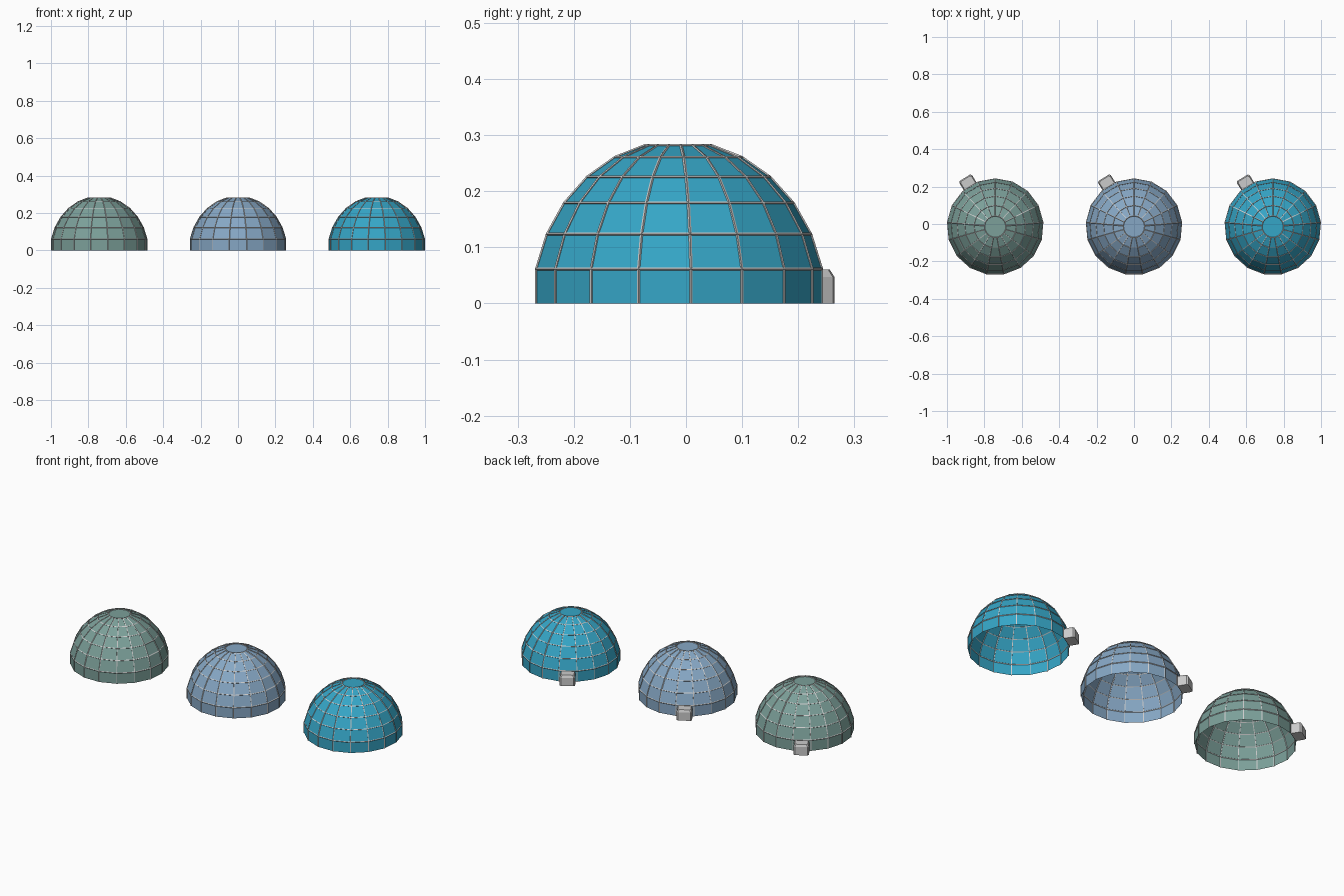
import bpy, bmesh
from math import sin, cos, pi

if "Cube" in bpy.data.objects:
    bpy.data.objects.remove(bpy.data.objects["Cube"])

SIDES = 17
YC = -0.0145
STEP = pi / 14
# dome profile: vertical skirt, then rings of a slightly tall sphere
PROFILE = [(0.256, 0.0)] + [
    (0.256 * cos(k * STEP) / cos(STEP), 0.2925 * sin(k * STEP) - 0.0035)
    for k in range(1, 7)]


def point(r, z, i):
    a = pi / 2 + 2 * pi * i / SIDES
    return (r * cos(a), r * sin(a), z)


def add_mesh(name, bm, x, mat=None):
    bmesh.ops.recalc_face_normals(bm, faces=bm.faces)
    me = bpy.data.meshes.new(name)
    bm.to_mesh(me)
    bm.free()
    if mat:
        me.materials.append(mat)
    ob = bpy.data.objects.new(name, me)
    ob.location = (x, YC, 0)
    bpy.context.collection.objects.link(ob)
    return ob


def loft(bm, rings):
    for lo, hi in zip(rings, rings[1:]):
        n = len(lo)
        for i in range(n):
            j = (i + 1) % n
            bm.faces.new((lo[i], lo[j], hi[j], hi[i]))
    bm.faces.new(rings[-1])


def dome_shell(name, x, mat):
    bm = bmesh.new()
    loft(bm, [[bm.verts.new(point(r, z, i)) for i in range(SIDES)]
              for r, z in PROFILE])
    add_mesh(name, bm, x, mat)


def dome_ribs(name, x):
    # thin bars along every panel seam
    cu = bpy.data.curves.new(name, 'CURVE')
    cu.dimensions = '3D'
    cu.bevel_depth = 0.0028
    cu.bevel_resolution = 0
    cu.use_fill_caps = True
    paths = [([point(r, z, i) for r, z in PROFILE], False) for i in range(SIDES)]
    paths += [([point(r, z, i) for i in range(SIDES)], True) for r, z in PROFILE[1:]]
    for pts, closed in paths:
        sp = cu.splines.new('POLY')
        sp.points.add(len(pts) - 1)
        for p, co in zip(sp.points, pts):
            p.co = (*co, 1)
        sp.use_cyclic_u = closed
        sp.use_smooth = False
    ob = bpy.data.objects.new(name, cu)
    ob.location = (x, YC, 0)
    bpy.context.collection.objects.link(ob)


def entrance(name, x):
    # small porch with chamfered outer corners and sloped top edges
    a = pi / 2 + 1.5 * 2 * pi / SIDES
    bm = bmesh.new()
    rings = []
    for z, s in ((0, 0), (0.047, 0), (0.06, 0.006)):
        w, d = 0.04 - s, 0.308 - s
        plan = [(0.2525, -w), (d - 0.008, -w), (d, -w + 0.007),
                (d, w - 0.007), (d - 0.008, w), (0.2525, w)]
        rings.append([bm.verts.new((u * cos(a) - t * sin(a),
                                    u * sin(a) + t * cos(a), z)) for u, t in plan])
    loft(bm, rings)
    bm.faces.new(rings[0][::-1])
    add_mesh(name, bm, x)


for label, x, col in (("left", -0.742, (0.2, 0.35, 0.32)),
                      ("middle", 0.0, (0.24, 0.39, 0.56)),
                      ("right", 0.742, (0.036, 0.38, 0.57))):
    mat = bpy.data.materials.new(label + "_panels")
    mat.diffuse_color = (*col, 1)
    mat.use_nodes = True
    mat.node_tree.nodes["Principled BSDF"].inputs["Base Color"].default_value = mat.diffuse_color
    dome_shell(label + "_dome_panels", x, mat)
    dome_ribs(label + "_dome_ribs", x)
    entrance(label + "_dome_entrance", x)
